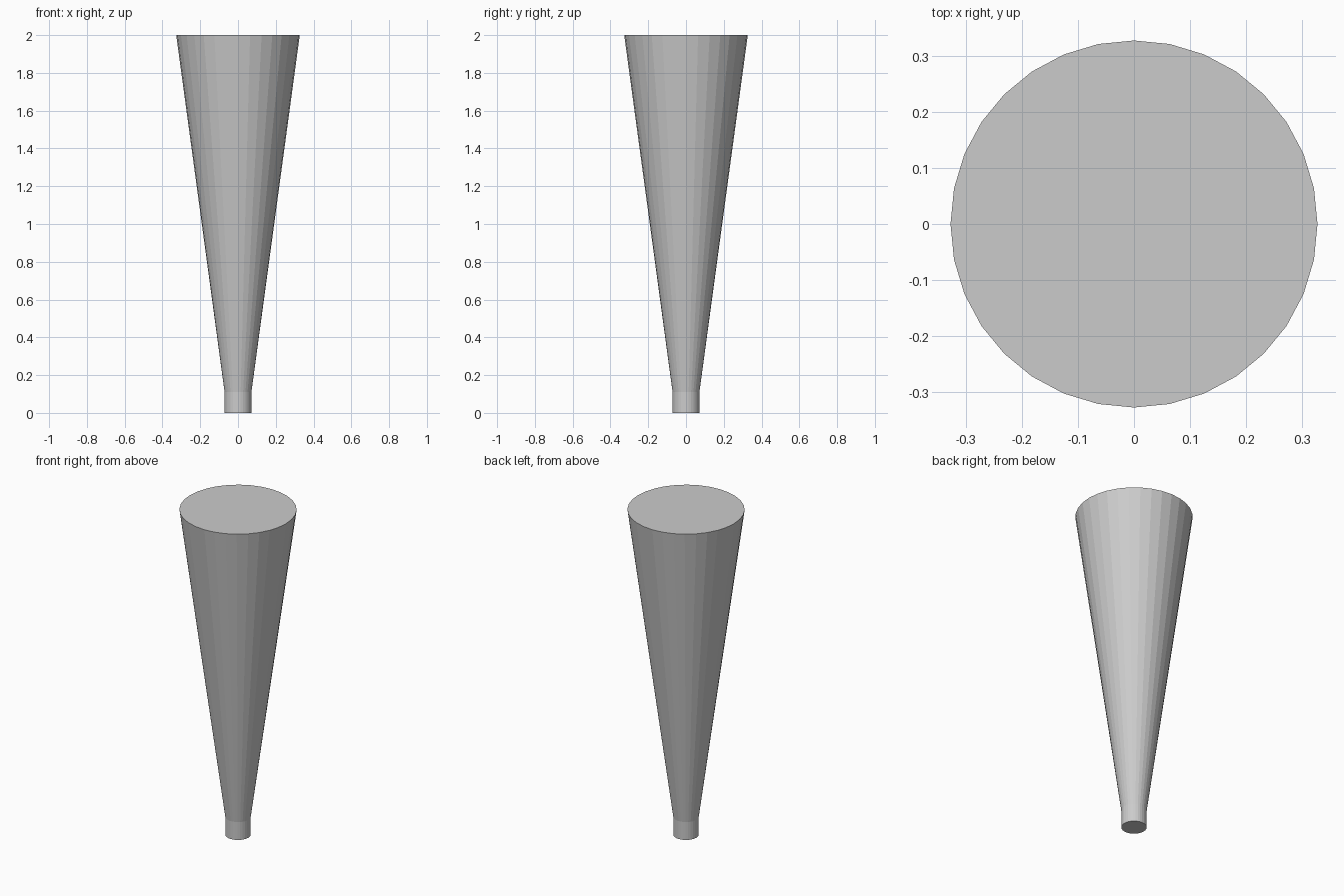
import bpy, bmesh
from math import cos, sin, tau

if "Cube" in bpy.data.objects:
    bpy.data.objects.remove(bpy.data.objects["Cube"])

SIDES = 32
PROFILE = [(0.071, 0.0), (0.071, 0.11), (0.327, 2.0)]  # radius, height


def lathe(name, profile, sides):
    """Revolve a profile around z into a closed, flat-shaded solid."""
    bm = bmesh.new()
    rings = [[bm.verts.new((r * cos(tau * i / sides), r * sin(tau * i / sides), z))
              for i in range(sides)] for r, z in profile]
    for low, high in zip(rings, rings[1:]):
        for i in range(sides):
            j = (i + 1) % sides
            bm.faces.new((low[i], low[j], high[j], high[i]))
    bm.faces.new(rings[0][::-1])
    bm.faces.new(rings[-1])
    mesh = bpy.data.meshes.new(name)
    bm.to_mesh(mesh)
    bm.free()
    obj = bpy.data.objects.new(name, mesh)
    bpy.context.collection.objects.link(obj)
    return obj


# Tapered leg: short straight foot, then a cone widening to the flat top
lathe("tapered_leg", PROFILE, SIDES)
